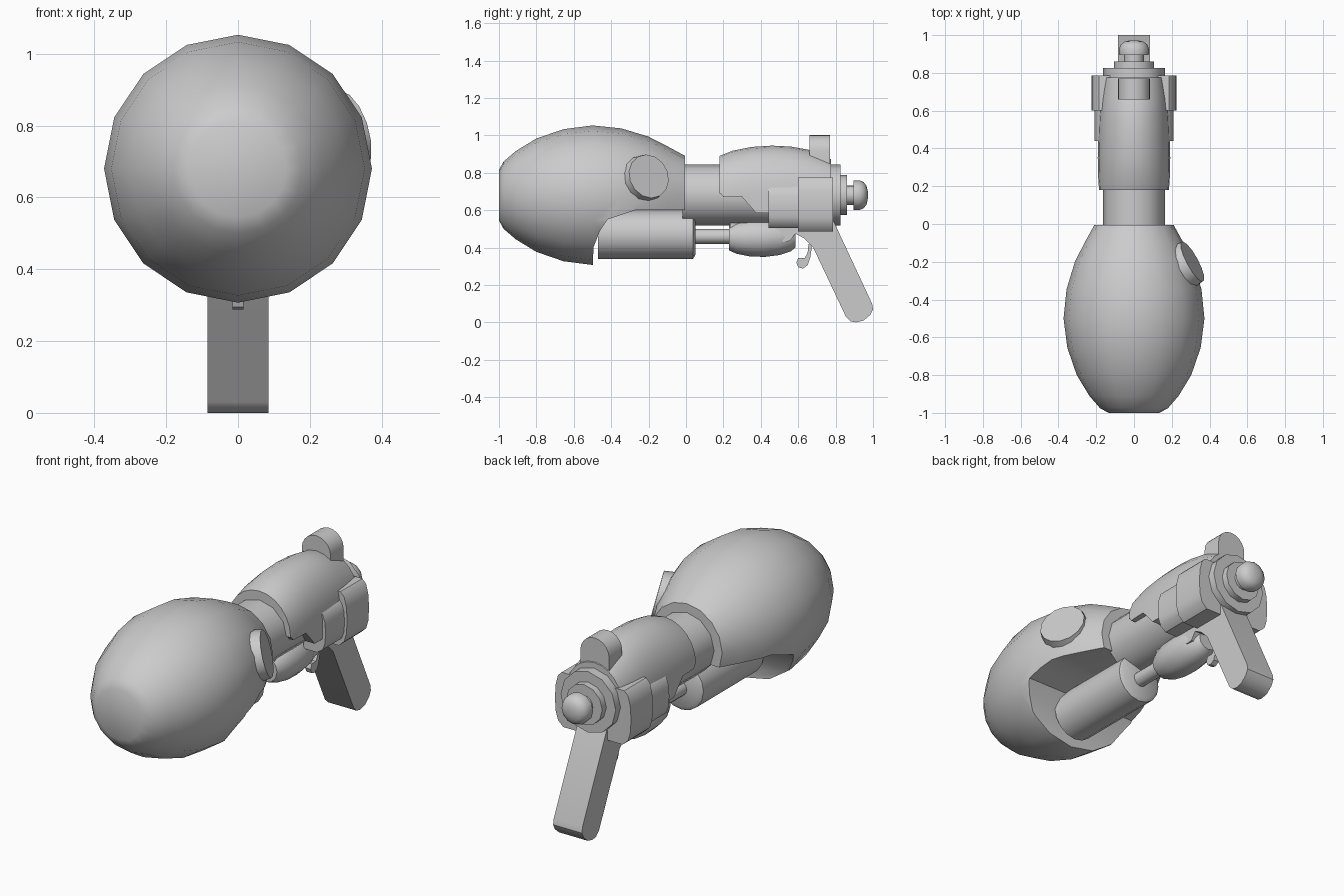
import bpy, bmesh, math

if "Cube" in bpy.data.objects:
    bpy.data.objects.remove(bpy.data.objects["Cube"])

grey = bpy.data.materials.new("plain_grey")
grey.diffuse_color = (0.6, 0.6, 0.6, 1)
grey.use_nodes = True
grey.node_tree.nodes["Principled BSDF"].inputs["Base Color"].default_value = grey.diffuse_color
AXIS = 0.68  # height of the main axis


def finish(name, bm, angle=35):
    bmesh.ops.recalc_face_normals(bm, faces=bm.faces)
    me = bpy.data.meshes.new(name)
    bm.to_mesh(me)
    bm.free()
    ob = bpy.data.objects.new(name, me)
    bpy.context.collection.objects.link(ob)
    me.materials.append(grey)
    smooth(ob, angle)
    return ob


def smooth(ob, angle=35):
    bpy.ops.object.select_all(action='DESELECT')
    bpy.context.view_layer.objects.active = ob
    ob.select_set(True)
    bpy.ops.object.shade_smooth_by_angle(angle=math.radians(angle))


def loft(name, rings, angle=35):
    """Skin a row of closed rings and cap both ends."""
    bm = bmesh.new()
    rows = [[bm.verts.new(p) for p in ring] for ring in rings]
    n = len(rows[0])
    for a, b in zip(rows, rows[1:]):
        for i in range(n):
            bm.faces.new((a[i], a[(i + 1) % n], b[(i + 1) % n], b[i]))
    bm.faces.new(rows[0])
    bm.faces.new(rows[-1])
    return finish(name, bm, angle)


def turned(name, profile, z=AXIS, sides=16, angle=35):
    """Revolve (y, radius) points around a lengthwise axis."""
    turn = [2 * math.pi * i / sides for i in range(sides)]
    return loft(name, [[(r * math.sin(a), y, z + r * math.cos(a)) for a in turn]
                       for y, r in profile], angle)


def side_plate(name, outline, half):
    """Extrude a (y, z) outline across x."""
    return loft(name, [[(x, y, z) for y, z in outline] for x in (-half, half)])


def cut(ob, cutter):
    cutter.hide_render = True
    mod = ob.modifiers.new("cut", 'BOOLEAN')
    mod.object = cutter
    mod.solver = 'EXACT'
    bpy.context.view_layer.objects.active = ob
    bpy.ops.object.modifier_apply(modifier=mod.name)
    bpy.data.objects.remove(cutter)
    smooth(ob)


# egg-shaped tank with a recess underneath
tank = turned("tank", [(-1, .135), (-.975, .18), (-.91, .236), (-.8, .303), (-.655, .353),
                       (-.5, .373), (-.345, .357), (-.2, .313), (-.1, .262), (-.005, .21)])
cut(tank, side_plate("recess_cutter", [(-.5, .2), (-.495, .4), (-.46, .49), (-.42, .55),
                                       (-.27, .6), (.1, .6), (.1, .2)], .6))

# round cap set into the right side of the tank
bm = bmesh.new()
bmesh.ops.create_cone(bm, cap_ends=True, segments=14, radius1=.128, radius2=.12, depth=.05)
cap = finish("tank_cap", bm)
from mathutils import Vector
normal = Vector((.85, .46, .25)).normalized()
cap.rotation_euler = normal.to_track_quat('Z', 'Y').to_euler()
cap.location = Vector((.288, -.21, .775))

# barrel, rear rings and knob
turned("barrel", [(-.02, .163), (.825, .163)], sides=12)
turned("rear_ring", [(.82, .107), (.86, .107)], sides=12)
turned("knob_stem", [(.85, .052), (.91, .052)], sides=16)
turned("knob", [(.895, .078), (.925, .08), (.95, .07), (.965, .05), (.972, .02)], sides=12, angle=50)

# pump: cylinder, rod and hand grip
turned("pump_cylinder", [(-.47, .13), (.038, .13), (.05, .11)], z=.47)
turned("pump_rod", [(.03, .04), (.25, .04)], z=.46, sides=12)
turned("pump_grip", [(.23, .07), (.27, .088), (.34, .102), (.42, .105), (.5, .095),
                     (.56, .075), (.585, .055)], z=.455, sides=12)
side_plate("pump_grip_top", [(.235, .45), (.235, .55), (.55, .55), (.55, .45)], .05)

# domed rear housing, cut away at its lower front corner
rings = []
for y, w, top in [(.18, .185, .89), (.25, .19, .918), (.35, .192, .938), (.46, .19, .945),
                  (.56, .186, .94), (.66, .178, .922), (.775, .165, .872)]:
    arch = [math.pi * i / 12 for i in range(13)]
    ring = [(w * math.cos(a), y, .69 + (top - .69) * math.sin(a)) for a in arch]
    rings.append(ring + [(-w, y, .585), (w, y, .585)])
housing = loft("housing", rings)
cut(housing, side_plate("corner_cutter", [(.1, .5), (.1, .69), (.185, .69), (.2, .67),
                                          (.3, .67), (.375, .585), (.375, .5)], .5))

# stepped pods on both sides
for side, sx in (("right", 1), ("left", -1)):
    for part, y0, y1, x, z, h in (("front", .44, .62, .21, .62, .115),
                                  ("rear", .6, .785, .225, .63, .145)):
        section = [(.08, h), (x - .04, h), (x - .018, h * .85), (x - .005, h * .5), (x, 0),
                   (x - .005, -h * .5), (x - .018, -h * .8), (x - .05, -h), (.08, -h)]
        loft(f"{side}_{part}_pod", [[(sx * px, y, z + pz) for px, pz in section]
                                    for y in (y0, y1)])

# arched rear sight
arch = [math.pi * i / 10 for i in range(11)]
outline = [(.085 * math.cos(a), .917 + .085 * math.sin(a)) for a in arch] + [(-.085, .8), (.085, .8)]
loft("sight", [[(x, y, z) for x, z in outline] for y in (.66, .77)])

# handle with the frame in front of it, and the trigger
side_plate("handle", [(.47, .53), (.475, .48), (.49, .445), (.52, .43), (.555, .435), (.585, .475),
                      (.63, .45), (.68, .4), (.855, .03), (.88, .006), (.91, 0), (.95, .01),
                      (.985, .04), (1, .07), (.995, .1), (.79, .54)], .085)
side_plate("trigger", [(.675, .42), (.665, .35), (.65, .305), (.625, .288), (.6, .295), (.59, .32),
                       (.6, .345), (.635, .345), (.65, .37), (.655, .42)], .016)
